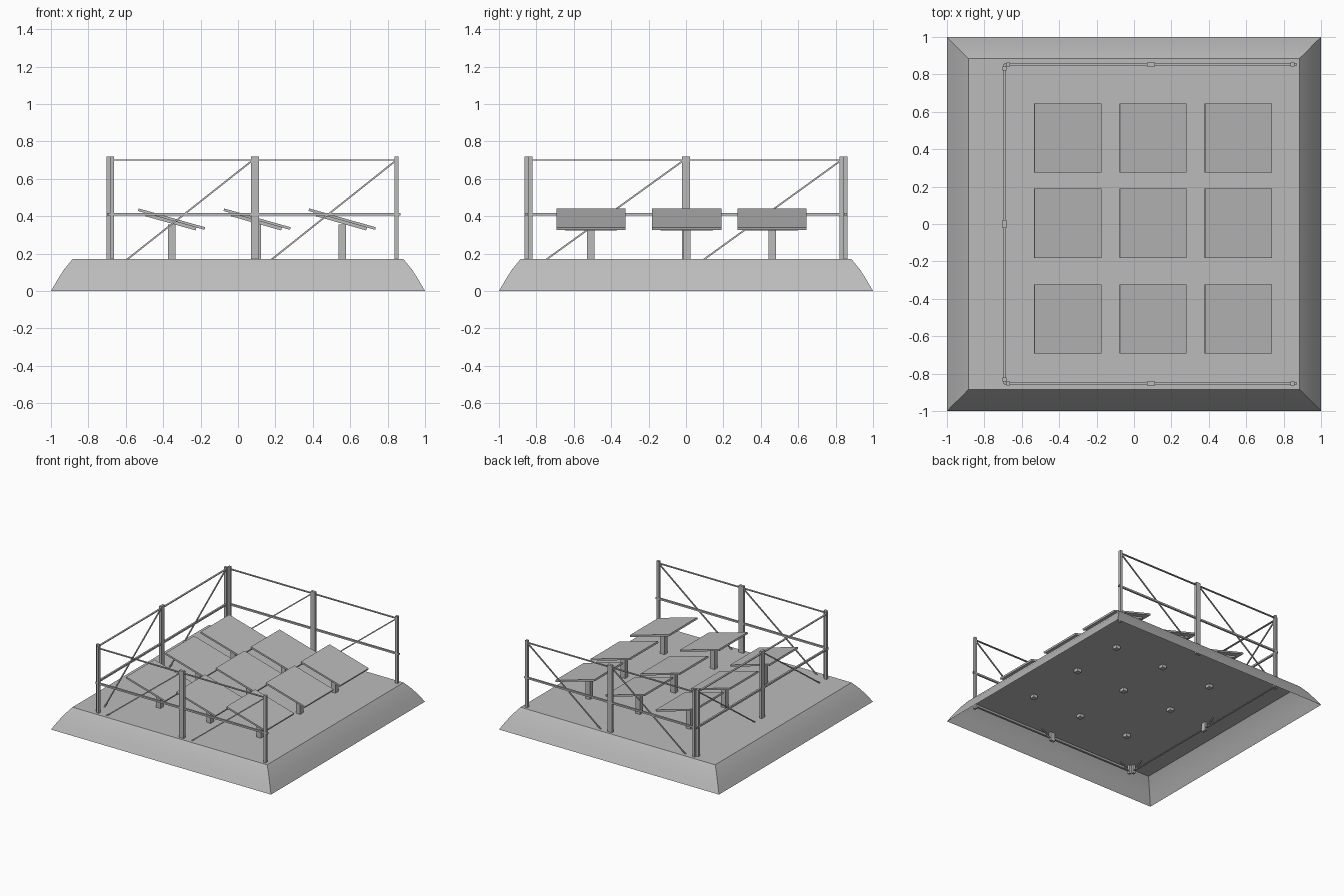
import bpy, bmesh, math
from mathutils import Matrix, Vector

if "Cube" in bpy.data.objects:
    bpy.data.objects.remove(bpy.data.objects["Cube"], do_unlink=True)

# One plain grey for everything
grey = bpy.data.materials.new("plain_grey")
grey.use_nodes = True
colour = (0.5, 0.5, 0.5, 1)
grey.diffuse_color = colour
grey.node_tree.nodes["Principled BSDF"].inputs["Base Color"].default_value = colour


def finish(name, bm):
    mesh = bpy.data.meshes.new(name)
    bm.to_mesh(mesh)
    bm.free()
    mesh.materials.append(grey)
    obj = bpy.data.objects.new(name, mesh)
    bpy.context.collection.objects.link(obj)
    return obj


def add_box(bm, centre, size, frame=Matrix()):
    matrix = frame @ Matrix.Translation(centre) @ Matrix.Diagonal((*size, 1))
    bmesh.ops.create_cube(bm, size=1, matrix=matrix)


# Ground mound: hollow shell with a gently curved skirt and a flat top
bm = bmesh.new()
rings = []
for half, z in [(1, 0), (0.965, 0.06), (0.93, 0.115), (0.885, 0.17)]:
    rings.append([bm.verts.new((sx * half, sy * half, z))
                  for sx, sy in [(-1, -1), (1, -1), (1, 1), (-1, 1)]])
for low, high in zip(rings, rings[1:]):
    for i in range(4):
        j = (i + 1) % 4
        bm.faces.new((low[i], low[j], high[j], high[i]))
bm.faces.new(rings[-1])
mound = finish("mound", bm)
bpy.context.view_layer.objects.active = mound
mound.select_set(True)
bpy.ops.object.shade_smooth_by_angle(angle=math.radians(20))
mound.select_set(False)

# Fence bays: two posts, three rails and a diagonal brace, sunk into the mound
POST, FOOT, HEAD = 0.021, 0.10, 0.72
TOP_RAIL, MID_RAIL, LOW_RAIL = 0.70, 0.411, 0.122


def fence_bay(name, origin, angle, length):
    frame = Matrix.Translation(origin) @ Matrix.Rotation(angle, 4, 'Z')
    bm = bmesh.new()
    for x in (POST / 2, length - POST / 2):
        add_box(bm, (x, 0, (FOOT + HEAD) / 2), (POST, POST, HEAD - FOOT), frame)
    for z, thick, extra in [(TOP_RAIL, 0.006, 0), (MID_RAIL, 0.014, 0.02),
                            (LOW_RAIL, 0.006, 0)]:
        add_box(bm, (length / 2, 0, z), (length + extra, 0.015, thick), frame)
    start = Vector((POST * 1.5, 0, LOW_RAIL))
    end = Vector((length - POST / 2, 0, TOP_RAIL))
    run = end - start
    slope = Matrix.Rotation(-math.atan2(run.z, run.x), 4, 'Y')
    add_box(bm, (0, 0, 0), (run.length, 0.008, 0.009),
            frame @ Matrix.Translation((start + end) / 2) @ slope)
    finish(name, bm)


for side, y in [("front", -0.853), ("back", 0.853)]:
    fence_bay(side + "_fence_bay_a", (-0.683, y, 0), 0, 0.773)
    fence_bay(side + "_fence_bay_b", (0.09, y, 0), 0, 0.768)
for label, y in [("a", -0.842), ("b", 0)]:
    fence_bay("side_fence_bay_" + label, (-0.692, y, 0), math.pi / 2, 0.842)

# Solar panels: square post, backing plate and tilted panel
tilt = Matrix.Rotation(math.radians(15.8), 4, 'Y')
for col, x in enumerate((-0.355, 0.102, 0.557)):
    for row, y in enumerate((-0.508, 0.004, 0.46)):
        tag = f"_{col + 1}_{row + 1}"
        bm = bmesh.new()
        add_box(bm, (x, y, 0.25), (0.04, 0.04, 0.21))
        finish("panel_post" + tag, bm)
        frame = Matrix.Translation((x, y, 0.384)) @ tilt
        bm = bmesh.new()
        add_box(bm, (0, 0, -0.015), (0.28, 0.28, 0.016), frame)
        finish("panel_backing" + tag, bm)
        bm = bmesh.new()
        add_box(bm, (0, 0, 0), (0.37, 0.37, 0.014), frame)
        finish("panel" + tag, bm)
